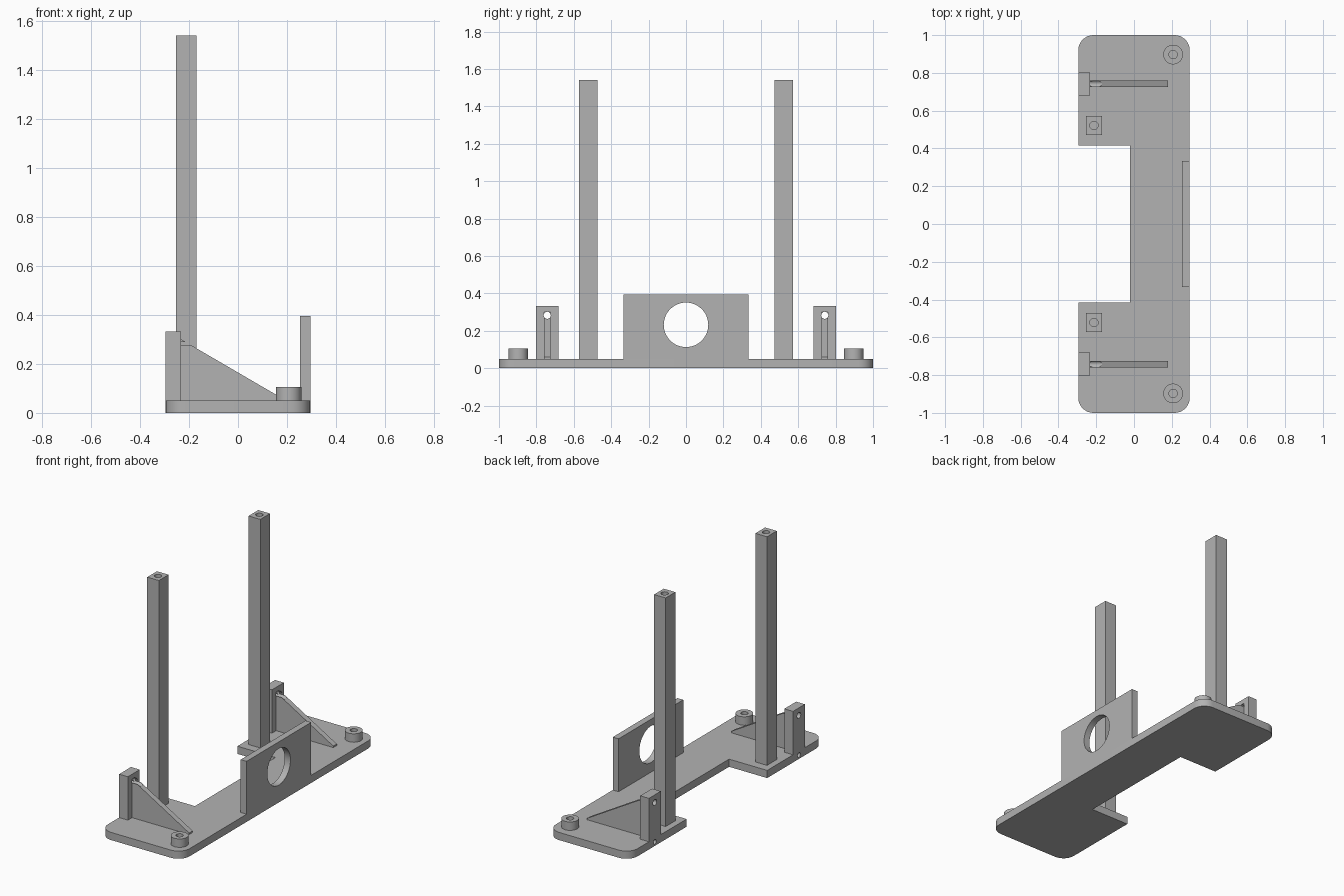
import bpy, bmesh, math
from mathutils import Matrix, Vector

if "Cube" in bpy.data.objects:
    bpy.data.objects.remove(bpy.data.objects["Cube"], do_unlink=True)

grey = bpy.data.materials.new("plain grey")
grey.use_nodes = True
colour = (0.45, 0.45, 0.45, 1)
grey.diffuse_color = colour
grey.node_tree.nodes["Principled BSDF"].inputs["Base Color"].default_value = colour

PLATE = 0.05


def add_object(name, bm):
    bmesh.ops.recalc_face_normals(bm, faces=bm.faces)
    mesh = bpy.data.meshes.new(name)
    bm.to_mesh(mesh)
    bm.free()
    mesh.materials.append(grey)
    obj = bpy.data.objects.new(name, mesh)
    bpy.context.collection.objects.link(obj)
    return obj


def prism(name, points, offset):
    """Extrude a closed outline of 3D points along an offset."""
    bm = bmesh.new()
    face = bm.faces.new([bm.verts.new(p) for p in points])
    ext = bmesh.ops.extrude_face_region(bm, geom=[face])
    verts = [v for v in ext["geom"] if isinstance(v, bmesh.types.BMVert)]
    bmesh.ops.translate(bm, verts=verts, vec=Vector(offset))
    return add_object(name, bm)


def box(name, x0, x1, y0, y1, z0, z1):
    return prism(name, [(x0, y0, z0), (x1, y0, z0), (x1, y1, z0), (x0, y1, z0)],
                 (0, 0, z1 - z0))


def cylinder(name, centre, radius, depth, along_x=False):
    bm = bmesh.new()
    turn = Matrix.Rotation(math.pi / 2 if along_x else 0, 4, 'Y')
    bmesh.ops.create_cone(bm, cap_ends=True, segments=48, radius1=radius,
                          radius2=radius, depth=depth,
                          matrix=Matrix.Translation(centre) @ turn)
    return add_object(name, bm)


def drill(obj, centre, radius, depth, along_x=False):
    cutter = cylinder("drill_cutter", centre, radius, depth, along_x)
    cutter.hide_render = True
    mod = obj.modifiers.new("hole", 'BOOLEAN')
    mod.operation = 'DIFFERENCE'
    mod.solver = 'EXACT'
    mod.object = cutter
    bpy.context.view_layer.objects.active = obj
    bpy.ops.object.modifier_apply(modifier=mod.name)
    bpy.data.objects.remove(cutter, do_unlink=True)


def smooth(obj):
    bpy.ops.object.select_all(action='DESELECT')
    obj.select_set(True)
    bpy.context.view_layer.objects.active = obj
    bpy.ops.object.shade_smooth_by_angle(angle=math.radians(30))


# Base plate: C-shaped outline with rounded outer corners
W, R = 0.295, 0.08
outline = [(-W, -0.415), (-0.02, -0.415), (-0.02, 0.415), (-W, 0.415)]
outline.reverse()
outline = [(x, y, 0) for x, y in outline]
for sx, sy, start in ((-1, -1, 180), (1, -1, 270), (1, 1, 0), (-1, 1, 90)):
    for i in range(9):
        a = math.radians(start + i * 90 / 8)
        outline.append((sx * (W - R) + R * math.cos(a),
                        sy * (1 - R) + R * math.sin(a), 0))
base_plate = prism("base_plate", outline, (0, 0, PLATE))

# Upright panel with a round opening
panel = box("opening_panel", 0.253, W, -0.333, 0.333, PLATE, 0.395)
drill(panel, (W, 0, 0.232), 0.119, 0.3, True)
smooth(panel)

# Mirrored parts at both ends
for side, s in (("front", -1), ("back", 1)):
    # Tall square post with a blind hole in its top
    px, py = -0.212, s * 0.522
    post = box(side + "_post", px - 0.042, px + 0.042, py - 0.05, py + 0.05, PLATE, 1.54)
    drill(post, (px, py, 1.54), 0.022, 0.3)
    smooth(post)

    # Small block, with a gusset sloping down from it
    y = s * 0.742
    block = box(side + "_block", -W, -0.232, y - 0.061, y + 0.061, PLATE, 0.333)
    gusset = prism(side + "_gusset",
                   [(-0.232, y - 0.018, PLATE), (0.18, y - 0.018, PLATE),
                    (0.18, y - 0.018, 0.06), (-0.232, y - 0.018, 0.3)],
                   (0, 0.036, 0))
    for part in (block, gusset):
        drill(part, (-0.2, y, 0.283), 0.019, 0.8, True)
        smooth(part)
    drill(base_plate, (-W, y, 0.026), 0.015, 0.2, True)

    # Round boss with a centre hole
    boss = cylinder(side + "_boss", (0.207, s * 0.897, 0.0775), 0.052, 0.055)
    drill(boss, (0.207, s * 0.897, 0.0775), 0.022, 0.2)
    smooth(boss)

smooth(base_plate)
